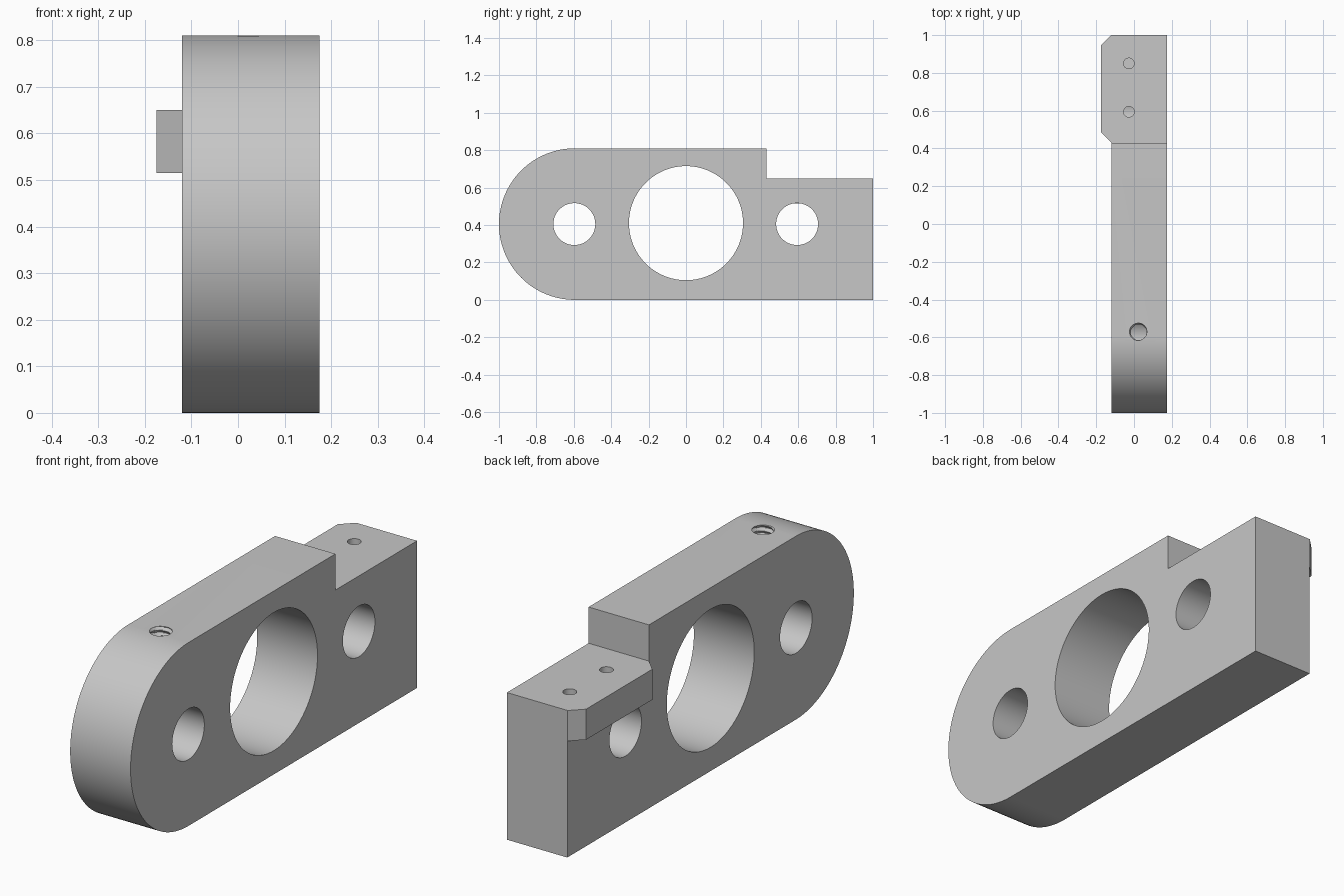
import bpy, bmesh, math

cube = bpy.data.objects.get("Cube")
if cube:
    bpy.data.objects.remove(cube, do_unlink=True)

grey = bpy.data.materials.new("machined grey")
grey.use_nodes = True
GREY = (0.57, 0.57, 0.57, 1)
grey.diffuse_color = GREY
grey.node_tree.nodes["Principled BSDF"].inputs["Base Color"].default_value = GREY


def finish(bm, name):
    bmesh.ops.recalc_face_normals(bm, faces=bm.faces)
    mesh = bpy.data.meshes.new(name)
    bm.to_mesh(mesh)
    bm.free()
    mesh.materials.append(grey)
    obj = bpy.data.objects.new(name, mesh)
    bpy.context.collection.objects.link(obj)
    return obj


def prism(name, points, axis, low, high):
    """Extrude a flat profile along x (profile in y, z) or z (profile in x, y)."""
    place = (lambda u, v, t: (t, u, v)) if axis == "x" else (lambda u, v, t: (u, v, t))
    bm = bmesh.new()
    ends = [[bm.verts.new(place(u, v, t)) for u, v in points] for t in (low, high)]
    for end in ends:
        bm.faces.new(end)
    for i in range(len(points)):
        j = (i + 1) % len(points)
        bm.faces.new((ends[0][i], ends[0][j], ends[1][j], ends[1][i]))
    return finish(bm, name)


def arc(u, v, radius, start, sweep, count):
    angles = [math.radians(start + sweep * i / count) for i in range(count + 1)]
    return [(u + radius * math.cos(a), v + radius * math.sin(a)) for a in angles]


def circle(u, v, radius, count):
    return arc(u, v, radius, 0, 360, count)[:-1]


def thread(name, x, y, low, high, inner, outer, pitch, sides=40):
    """Solid screw with a triangular helical ridge."""
    bm = bmesh.new()
    rows = round((high - low) / pitch * 8)
    rings = []
    for r in range(rows + 1):
        z = low + (high - low) * r / rows
        ring = []
        for i in range(sides):
            a = math.tau * i / sides
            wave = abs(2 * ((z / pitch - i / sides) % 1) - 1)
            radius = inner + (outer - inner) * wave
            ring.append(bm.verts.new((x + radius * math.cos(a), y + radius * math.sin(a), z)))
        rings.append(ring)
    for lower, upper in zip(rings, rings[1:]):
        for i in range(sides):
            j = (i + 1) % sides
            bm.faces.new((lower[i], lower[j], upper[j], upper[i]))
    bm.faces.new(rings[0])
    bm.faces.new(rings[-1])
    bmesh.ops.triangulate(bm, faces=bm.faces)
    return finish(bm, name)


def combine(target, other, operation):
    mod = target.modifiers.new(operation.lower(), "BOOLEAN")
    mod.operation = operation
    mod.solver = "EXACT"
    mod.object = other
    bpy.context.view_layer.objects.active = target
    bpy.ops.object.modifier_apply(modifier=mod.name)
    bpy.data.objects.remove(other, do_unlink=True)


# Plate with a round front end and a stepped back
MID = 0.405
outline = arc(-0.595, MID, MID, 90, 180, 64)
outline += [(1, 0), (1, 0.65), (0.43, 0.65), (0.43, 0.81)]
plate = prism("mounting_plate", outline, "x", -0.12, 0.175)

# Large bore and the two bolt holes
for y, z, radius, sides in ((0, 0.41, 0.305, 96), (-0.597, MID, 0.112, 64), (0.594, MID, 0.112, 64)):
    combine(plate, prism("bore_cutter", circle(y, z, radius, sides), "x", -0.3, 0.3), "DIFFERENCE")

# Chamfered side ledge
ledge = [(-0.11, 0.43), (-0.12, 0.43), (-0.175, 0.485), (-0.175, 0.947), (-0.122, 1), (-0.11, 1)]
combine(plate, prism("side_ledge", ledge, "z", 0.515, 0.65), "UNION")

# Pin holes in the ledge
for y in (0.594, 0.85):
    combine(plate, prism("pin_cutter", circle(-0.027, y, 0.028, 32), "z", 0.49, 0.7), "DIFFERENCE")

# Threaded hole in the top
combine(plate, thread("thread_cutter", 0.025, -0.573, 0.45, 0.85, 0.041, 0.051, 0.025), "DIFFERENCE")

# Smooth the curved walls, keep the edges crisp
bpy.ops.object.select_all(action="DESELECT")
plate.select_set(True)
bpy.context.view_layer.objects.active = plate
bpy.ops.object.shade_smooth_by_angle(angle=math.radians(25))
